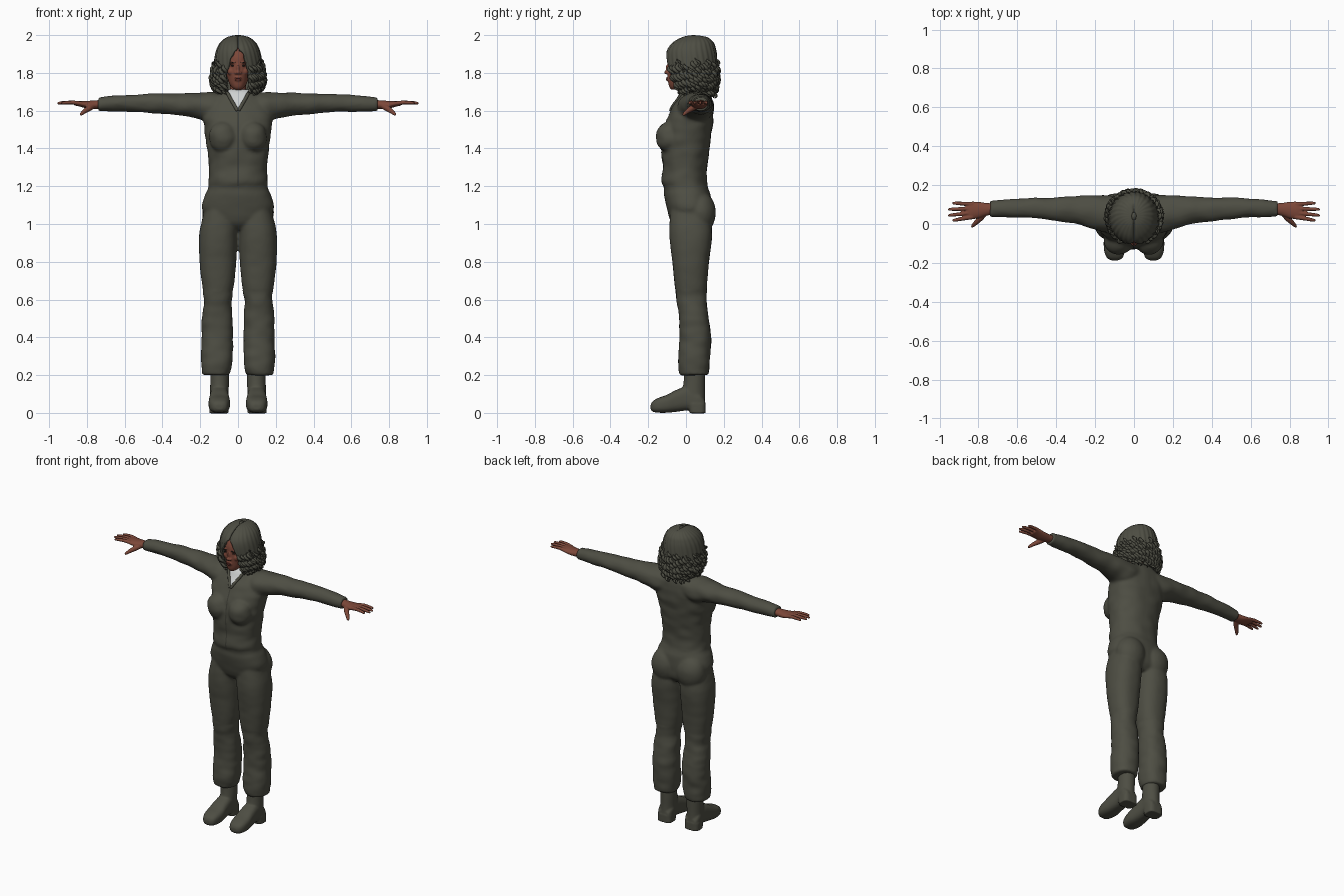
import bpy, bmesh, math, random
from mathutils import Vector, Matrix, noise
from mathutils.bvhtree import BVHTree

random.seed(4)
if bpy.data.objects.get("Cube"):
    bpy.data.objects.remove(bpy.data.objects["Cube"])


def material(name, r, g, b):
    m = bpy.data.materials.new(name)
    m.use_nodes = True
    m.diffuse_color = (r, g, b, 1)
    node = m.node_tree.nodes["Principled BSDF"]
    node.inputs["Base Color"].default_value = (r, g, b, 1)
    node.inputs["Roughness"].default_value = 0.8
    return m


OLIVE = material("olive_grey", 0.075, 0.075, 0.056)
SEAM = material("dark_seam", 0.05, 0.05, 0.038)
SKIN = material("brown_skin", 0.2, 0.063, 0.04)
LIPS = material("lips", 0.17, 0.04, 0.032)
SHIRT = material("white_shirt", 0.62, 0.64, 0.64)
DARK = material("dark_eye", 0.02, 0.014, 0.012)


def spline(rows, n=5):
    """Smooth interpolation between rows of numbers."""
    out = []
    for i in range(len(rows) - 1):
        quad = [rows[max(i - 1, 0)], rows[i], rows[i + 1], rows[min(i + 2, len(rows) - 1)]]
        for k in range(n):
            t = k / n
            out.append([b + t / 2 * (c - a + t * (2 * a - 5 * b + 4 * c - d + t * (3 * (b - c) + d - a)))
                        for a, b, c, d in zip(*quad)])
    return out + [list(rows[-1])]


def skin_rings(bm, rings, closed=True):
    """Bridge rings of points; closed rings also get end caps."""
    vs = [[bm.verts.new(p) for p in ring] for ring in rings]
    count = len(vs[0])
    for a, b in zip(vs, vs[1:]):
        for i in range(count if closed else count - 1):
            j = (i + 1) % count
            bm.faces.new((a[i], a[j], b[j], b[i]))
    if closed:
        bm.faces.new(vs[0])
        bm.faces.new(vs[-1])


def oval(power=2.0, count=40):
    for i in range(count):
        a = math.tau * i / count
        c, s = math.cos(a), math.sin(a)
        yield (math.copysign(abs(c) ** (2 / power), c), math.copysign(abs(s) ** (2 / power), s))


def loft(bm, axis, rows, side=1, power=2.0):
    """Rows: position on axis, then low and high bounds of the two other axes."""
    rings = []
    for t, u0, u1, v0, v1 in spline(rows):
        ring = []
        for c, s in oval(power):
            u, v = (u0 + u1 + c * (u1 - u0)) / 2, (v0 + v1 + s * (v1 - v0)) / 2
            x, y, z = {"z": (u, v, t), "x": (t, u, v), "y": (u, t, v)}[axis]
            ring.append((x * side, y, z))
        rings.append(ring)
    skin_rings(bm, rings)


def column(bm, rows, power=2.0):
    """Symmetric upright loft from rows of height, half width, front, back."""
    loft(bm, "z", [(z, -w, w, f, b) for z, w, f, b in rows], power=power)


def tube(bm, points, radii, count=10):
    pts = [Vector(p) for p in points]
    rings = []
    for i, p in enumerate(pts):
        way = pts[min(i + 1, len(pts) - 1)] - pts[max(i - 1, 0)]
        q = way.to_track_quat("Z", "Y")
        rings.append([p + q @ Vector((c, s, 0)) * radii[i] for c, s in oval(count=count)])
    skin_rings(bm, rings)


def ball(bm, centre, size):
    m = Matrix.Translation(centre) @ Matrix.Diagonal((*size, 1))
    bmesh.ops.create_uvsphere(bm, u_segments=24, v_segments=16, radius=1, matrix=m)


def finish(bm, name, mats, voxel=0.0, relax=4):
    """Turn the bmesh into a smooth object, optionally fused into one skin."""
    bmesh.ops.recalc_face_normals(bm, faces=bm.faces)
    me = bpy.data.meshes.new(name)
    bm.to_mesh(me)
    bm.free()
    ob = bpy.data.objects.new(name, me)
    bpy.context.collection.objects.link(ob)
    bpy.ops.object.select_all(action="DESELECT")
    ob.select_set(True)
    bpy.context.view_layer.objects.active = ob
    if voxel:
        fuse = ob.modifiers.new("fuse", "REMESH")
        fuse.mode, fuse.voxel_size = "VOXEL", voxel
        soft = ob.modifiers.new("relax", "SMOOTH")
        soft.factor, soft.iterations = 0.5, relax
        for mod in ("fuse", "relax"):
            bpy.ops.object.modifier_apply(modifier=mod)
    ob.data.materials.clear()
    for m in mats:
        ob.data.materials.append(m)
    bpy.ops.object.shade_smooth()
    return ob


# Coverall: torso, chest, seat, legs and sleeves fused into one cloth skin
bm = bmesh.new()
column(bm, [(0.97, 0.06, -0.04, 0.1), (1.01, 0.14, -0.08, 0.13), (1.08, 0.19, -0.1, 0.135),
            (1.15, 0.176, -0.115, 0.13), (1.19, 0.158, -0.117, 0.118), (1.23, 0.154, -0.13, 0.11),
            (1.31, 0.155, -0.123, 0.112), (1.4, 0.164, -0.13, 0.125), (1.5, 0.178, -0.12, 0.14),
            (1.57, 0.185, -0.095, 0.145), (1.63, 0.17, -0.065, 0.145), (1.67, 0.13, -0.04, 0.135),
            (1.7, 0.085, -0.02, 0.125), (1.715, 0.065, 0, 0.11)], 2.3)
for s in (1, -1):
    ball(bm, (s * 0.078, -0.085, 1.46), (0.075, 0.074, 0.085))
    ball(bm, (s * 0.092, 0.075, 1.06), (0.098, 0.083, 0.11))
    loft(bm, "z", [(1.1, 0.01, 0.17, -0.08, 0.12), (0.95, 0.004, 0.205, -0.088, 0.138),
                   (0.8, 0.01, 0.204, -0.072, 0.122), (0.7, 0.018, 0.193, -0.062, 0.113),
                   (0.6, 0.034, 0.181, -0.05, 0.108), (0.5, 0.03, 0.192, -0.037, 0.12),
                   (0.4, 0.027, 0.192, -0.033, 0.132), (0.3, 0.028, 0.194, -0.042, 0.127),
                   (0.24, 0.035, 0.193, -0.04, 0.123), (0.2, 0.045, 0.188, -0.03, 0.118)], s, 2.3)
    loft(bm, "x", [(0.06, -0.02, 0.14, 1.56, 1.695), (0.14, -0.045, 0.148, 1.535, 1.697),
                   (0.21, -0.025, 0.148, 1.558, 1.697), (0.3, 0, 0.143, 1.575, 1.693),
                   (0.4, 0.014, 0.138, 1.583, 1.692), (0.5, 0.027, 0.136, 1.592, 1.688),
                   (0.62, 0.035, 0.13, 1.594, 1.682), (0.74, 0.037, 0.121, 1.596, 1.673)], s)
suit = finish(bm, "coverall", [OLIVE, SHIRT], 0.009)

# Soft cloth folds and the open neckline
normals = [v.normal.copy() for v in suit.data.vertices]
for v, n in zip(suit.data.vertices, normals):
    fold = noise.noise(Vector((v.co.x * 12, v.co.y * 12, v.co.z * 20)))
    v.co += n * fold * (0.005 if v.co.z > 1.2 or v.co.z < 0.65 else 0.0015)
for p in suit.data.polygons:
    c = p.center
    p.material_index = int(c.y < 0.03 and abs(c.x) < (c.z - 1.6) * 0.55)
bvh = BVHTree.FromPolygons([v.co for v in suit.data.vertices], [p.vertices for p in suit.data.polygons])


def front(x, z, lift=0.002, tree=bvh):
    hit = tree.ray_cast(Vector((x, -1, z)), Vector((0, 1, 0)))[0]
    return Vector((x, (hit.y if hit else 0) - lift, z))


# Front zip
bm = bmesh.new()
levels = [1.2 + i * 0.02 for i in range(21)]
skin_rings(bm, [[front(x, z) for x in (-0.004, 0.004)] for z in levels], closed=False)
finish(bm, "front_zip", [SEAM])

# Collar
bm = bmesh.new()
for s in (1, -1):
    edge = [front(s * (0.003 + 0.055 * t), 1.6 + 0.095 * t, 0) for t in (0, 0.25, 0.5, 0.75, 1)]
    edge += [Vector((s * 0.082, 0.045, 1.705)), Vector((s * 0.065, 0.1, 1.705)), Vector((0, 0.125, 1.7))]
    tube(bm, spline(edge, 4), [0.009] * 29)
finish(bm, "collar", [OLIVE])

# Boots
for s, label in ((1, "left"), (-1, "right")):
    bm = bmesh.new()
    loft(bm, "z", [(0.03, 0.05, 0.15, 0, 0.103), (0.1, 0.05, 0.148, -0.02, 0.1),
                   (0.17, 0.048, 0.147, -0.012, 0.1), (0.28, 0.05, 0.147, -0.005, 0.1)], s)
    loft(bm, "y", [(0.1, 0.062, 0.138, 0.025, 0.07), (0.07, 0.05, 0.15, 0.015, 0.11),
                   (0.01, 0.05, 0.148, 0.014, 0.14), (-0.05, 0.046, 0.152, 0.006, 0.122),
                   (-0.1, 0.042, 0.156, 0.001, 0.096), (-0.145, 0.048, 0.152, 0.001, 0.08),
                   (-0.175, 0.06, 0.138, 0.006, 0.063), (-0.187, 0.08, 0.118, 0.018, 0.045)], s, 2.8)
    loft(bm, "z", [(-0.002, 0.05, 0.152, 0.02, 0.104), (0.05, 0.05, 0.152, 0.01, 0.104)], s, 3.5)
    finish(bm, label + "_boot", [OLIVE], 0.006, 2)

    # Hand with spread fingers and lowered thumb
    bm = bmesh.new()
    loft(bm, "x", [(0.71, 0.052, 0.106, 1.612, 1.658), (0.76, 0.042, 0.108, 1.608, 1.654),
                   (0.8, 0.03, 0.114, 1.612, 1.652), (0.84, 0.024, 0.115, 1.622, 1.652),
                   (0.865, 0.03, 0.11, 1.628, 1.648)], s)
    for base, tip, reach in ((0.102, 0.108, 0.935), (0.08, 0.075, 0.957), (0.058, 0.044, 0.957), (0.036, 0.018, 0.935)):
        path = [(s * (0.83 + (reach - 0.83) * t), base + (tip - base) * t, 1.638 + 0.006 * math.sin(t * 3))
                for t in (0, 0.4, 0.8, 0.96, 1)]
        tube(bm, path, [0.0115, 0.0105, 0.009, 0.007, 0.003])
    tube(bm, [(s * 0.765, 0.06, 1.627), (s * 0.79, 0.03, 1.612), (s * 0.812, 0.008, 1.597),
              (s * 0.83, -0.01, 1.582), (s * 0.835, -0.016, 1.577)], [0.016, 0.016, 0.0125, 0.009, 0.004])
    finish(bm, label + "_hand", [SKIN], 0.0035, 3)

# Head with neck, nose and cheeks
bm = bmesh.new()
column(bm, [(1.64, 0.05, 0, 0.105), (1.7, 0.044, -0.005, 0.095), (1.78, 0.044, -0.01, 0.09)])
column(bm, [(1.712, 0.018, -0.078, -0.035), (1.725, 0.034, -0.088, 0.0), (1.75, 0.049, -0.094, 0.05),
            (1.79, 0.06, -0.097, 0.11), (1.83, 0.066, -0.096, 0.135), (1.88, 0.068, -0.094, 0.14),
            (1.92, 0.06, -0.075, 0.13), (1.95, 0.042, -0.035, 0.11), (1.967, 0.015, 0.01, 0.06)], 2.2)
ball(bm, (0, -0.099, 1.803), (0.012, 0.017, 0.011))
ball(bm, (0, -0.094, 1.822), (0.008, 0.014, 0.026))
ball(bm, (0, -0.088, 1.768), (0.022, 0.015, 0.017))
for s in (1, -1):
    ball(bm, (s * 0.012, -0.097, 1.8), (0.008, 0.01, 0.008))
    ball(bm, (s * 0.035, -0.066, 1.808), (0.022, 0.022, 0.022))
    ball(bm, (s * 0.027, -0.082, 1.853), (0.024, 0.015, 0.007))
head = finish(bm, "head", [SKIN], 0.004, 3)
face = BVHTree.FromPolygons([v.co for v in head.data.vertices], [p.vertices for p in head.data.polygons])

# Eyes, brows and lips
for name, mat, spots in (("eyes", DARK, [(-0.027, 1.838, 0.011, 0.004), (0.027, 1.838, 0.011, 0.004)]),
                         ("brows", DARK, [(-0.028, 1.856, 0.015, 0.0025), (0.028, 1.856, 0.015, 0.0025)]),
                         ("lips", LIPS, [(0, 1.772, 0.018, 0.004), (0, 1.764, 0.015, 0.005)])):
    bm = bmesh.new()
    for x, z, w, h in spots:
        ball(bm, front(x, z, 0, face), (w, 0.004, h))
    finish(bm, name, [mat])

# Hair shell: rows of height, half width, front, back, half width of face opening
hair_rows = [(2.0, 0.012, 0.02, 0.06, 0), (1.99, 0.055, -0.02, 0.11, 0), (1.965, 0.09, -0.066, 0.142, 0),
             (1.935, 0.109, -0.094, 0.155, 0.002), (1.9, 0.12, -0.106, 0.162, 0.028),
             (1.85, 0.127, -0.107, 0.165, 0.049), (1.8, 0.133, -0.098, 0.165, 0.06),
             (1.75, 0.135, -0.08, 0.165, 0.064), (1.7, 0.115, -0.05, 0.155, 0.068)]


def hair_point(z, w, f, b, turn, grow=0.0):
    wave = 1 + 0.015 * math.sin(turn * 26 + z * 30) + grow
    x, y = w * wave * math.sin(turn), (f + b) / 2 - (b - f) / 2 * wave * math.cos(turn)
    part = 0.007 * math.exp(-(x / 0.007) ** 2) if y < 0.09 and z > 1.93 else 0
    return Vector((x, y + part * (y < 0), z - part))


bm = bmesh.new()
shell = []
for z, w, f, b, gap in spline(hair_rows):
    start = math.asin(max(0, min(gap / w, 1)))
    shell.append([hair_point(z, w, f, b, start + (math.tau - 2 * start) * i / 120) for i in range(121)])
skin_rings(bm, shell, closed=False)
top = bm.faces.new([bm.verts.new(p) for p in shell[0]])
hair = finish(bm, "hair", [OLIVE])
thick = hair.modifiers.new("thickness", "SOLIDIFY")
thick.thickness, thick.offset = 0.016, -1

# Curly locks around the lower hair
bm = bmesh.new()
dense = spline(hair_rows, 8)
for layer, count, high, low in ((0, 34, 1.86, 1.71), (1, 30, 1.81, 1.685)):
    for k in range(count):
        turn = 0.56 + (math.tau - 1.12) * (k + layer / 2) / (count - 1 + layer)
        phase, drop = random.random() * 6, random.uniform(-0.02, 0.02)
        points, radii = [], []
        for i in range(30):
            t = i / 29
            z = high + drop + (low - high) * t
            row = min(dense, key=lambda r: abs(r[0] - z))
            spin = phase + t * 20
            p = hair_point(z, *row[1:4], turn, 0.01)
            points.append(p + Vector((math.cos(spin), math.sin(spin), 0)) * 0.009)
            radii.append(0.0095 * min(1, 0.25 + 5 * t, 0.2 + 5 * (1 - t)))
        tube(bm, points, radii, 7)
finish(bm, "curly_locks", [OLIVE])
